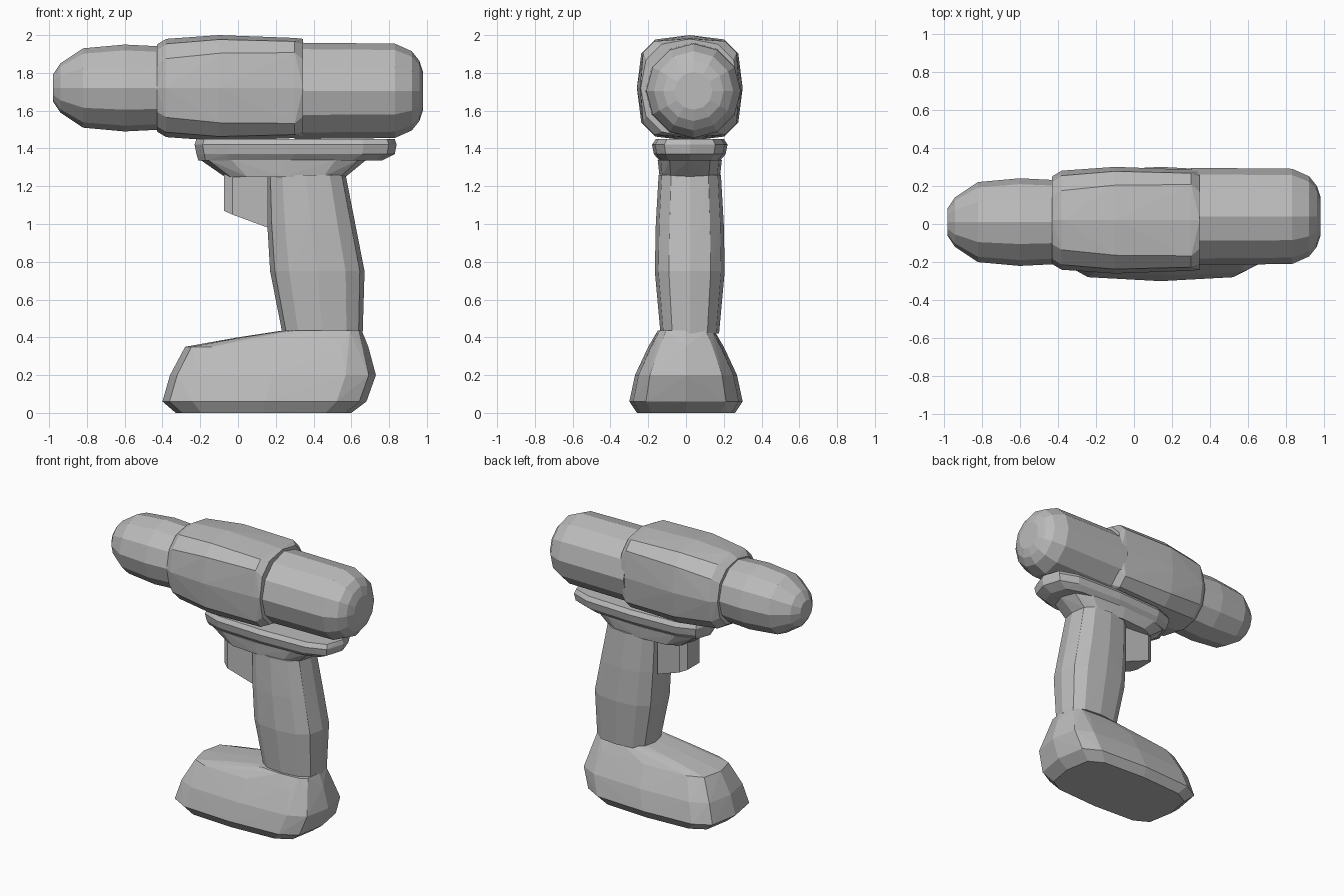
import bpy
import bmesh
from math import cos, sin, pi, copysign

SIDES = 12
GREY = (0.5, 0.5, 0.5, 1)

cube = bpy.data.objects.get("Cube")
if cube:
    bpy.data.objects.remove(cube, do_unlink=True)

grey = bpy.data.materials.new("plain_grey")
grey.use_nodes = True
grey.diffuse_color = GREY
grey.node_tree.nodes["Principled BSDF"].inputs["Base Color"].default_value = GREY


def outline(half_width, half_height, power):
    """Points of an ellipse that grows boxier as power rises above two."""
    for side in range(SIDES):
        angle = 2 * pi * side / SIDES
        u, v = (copysign(abs(wave) ** (2 / power), wave) for wave in (cos(angle), sin(angle)))
        yield half_width * u, half_height * v


def hull_object(name, points):
    """Make a flat-faceted convex solid around the points."""
    bm = bmesh.new()
    for point in points:
        bm.verts.new(point)
    result = bmesh.ops.convex_hull(bm, input=bm.verts)
    spare = set(result["geom_interior"] + result["geom_unused"])
    spare_verts = [item for item in spare if isinstance(item, bmesh.types.BMVert)]
    bmesh.ops.delete(bm, geom=spare_verts, context="VERTS")
    bmesh.ops.recalc_face_normals(bm, faces=bm.faces)
    mesh = bpy.data.meshes.new(name)
    bm.to_mesh(mesh)
    bm.free()
    mesh.materials.append(grey)
    part = bpy.data.objects.new(name, mesh)
    bpy.context.collection.objects.link(part)


def barrel_part(name, centre_y, centre_z, profile):
    """Lying part from a profile of (x, radius, boxiness)."""
    hull_object(name, [
        (x, centre_y + across, centre_z + up)
        for x, radius, power in profile
        for across, up in outline(radius, radius, power)])


def upright_part(name, power, profile, centre_y=0.02):
    """Standing part from a profile of (z, front x, back x, half width)."""
    hull_object(name, [
        ((front + back) / 2 + along, centre_y + across, z)
        for z, front, back, half_width in profile
        for along, across in outline((back - front) / 2, half_width, power)])


# Barrel: rounded chuck, boxy gearbox with chamfered corners, domed motor
barrel_part("chuck", 0.01, 1.72, [
    (-0.98, 0.07, 2), (-0.94, 0.13, 2), (-0.82, 0.21, 2),
    (-0.6, 0.23, 2), (-0.4, 0.22, 2)])
barrel_part("gearbox", 0.02, 1.72, [
    (-0.43, 0.23, 2.3), (-0.38, 0.26, 2.7), (-0.1, 0.28, 3.3),
    (0.3, 0.265, 4), (0.345, 0.26, 2.5)])
barrel_part("motor", 0.04, 1.705, [
    (0.3, 0.255, 2), (0.83, 0.25, 2), (0.92, 0.21, 2),
    (0.96, 0.16, 2), (0.98, 0.1, 2)])

# Collar under the barrel and its tapered neck
upright_part("collar", 3.5, [
    (1.45, -0.22, 0.83, 0.18), (1.42, -0.23, 0.84, 0.2),
    (1.37, -0.22, 0.83, 0.19), (1.335, -0.21, 0.76, 0.16)])
upright_part("neck", 3, [(1.34, -0.2, 0.68, 0.17), (1.25, -0.07, 0.57, 0.16)])

# Grip, swelling slightly towards the middle
upright_part("grip", 2.7, [
    (1.26, 0.15, 0.57, 0.165), (1, 0.155, 0.62, 0.18),
    (0.75, 0.17, 0.67, 0.185), (0.42, 0.235, 0.66, 0.155)])

# Trigger, a slanted block with a narrowed front edge
trigger_points = []
for x, bottom, half_width in [(-0.075, 1.07, 0.07), (-0.03, 1.05, 0.1), (0.16, 0.98, 0.08)]:
    for y in (0.02 - half_width, 0.02 + half_width):
        trigger_points += [(x, y, bottom), (x, y, 1.27)]
hull_object("trigger", trigger_points)

# Battery foot, rising to meet the grip
upright_part("battery", 4, [
    (0, -0.33, 0.6, 0.26), (0.06, -0.4, 0.68, 0.3), (0.2, -0.36, 0.73, 0.27),
    (0.35, -0.28, 0.69, 0.2), (0.4, 0, 0.67, 0.17), (0.435, 0.23, 0.655, 0.15)],
    centre_y=0)
